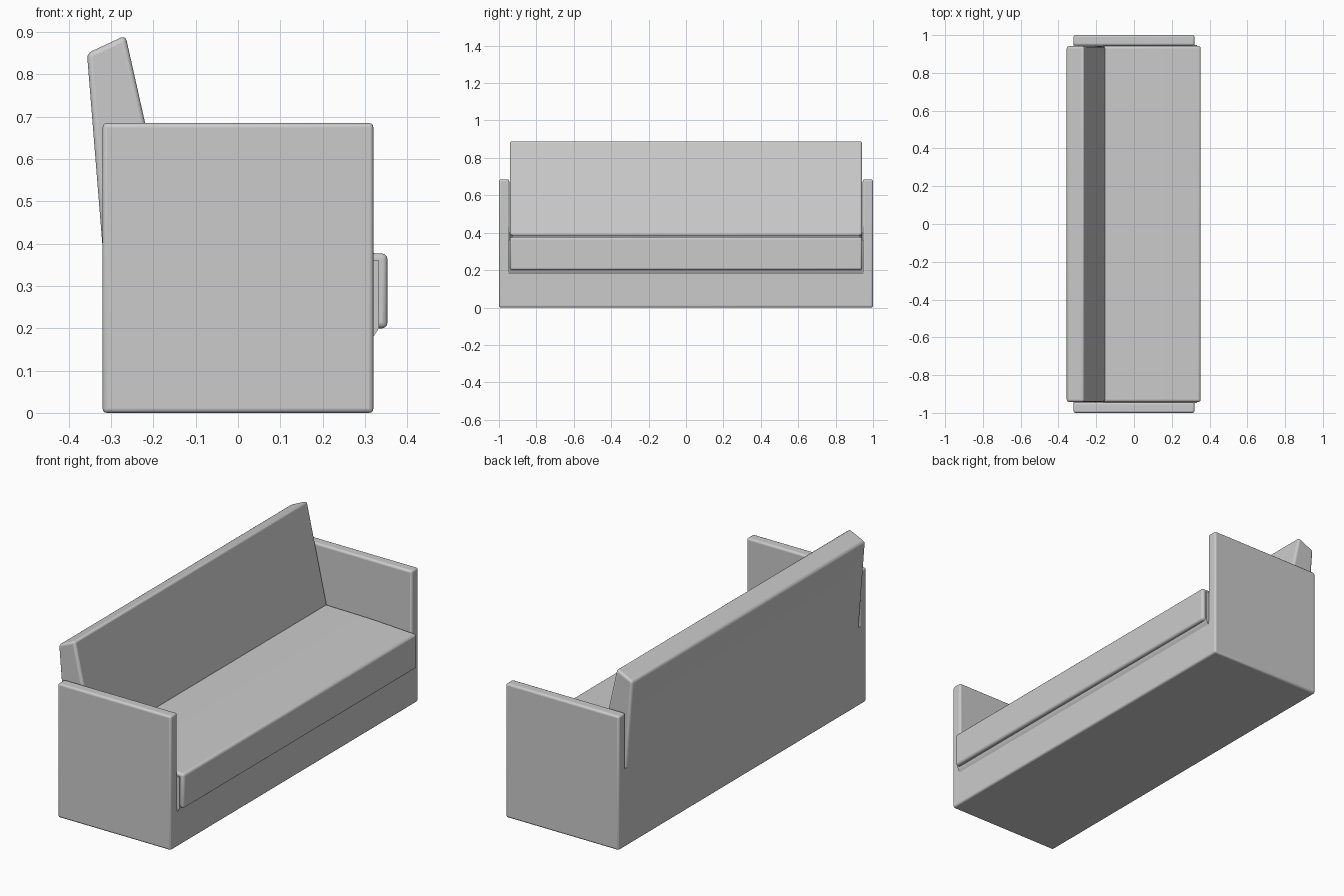
import bpy
import bmesh
import math
from mathutils import Vector

cube = bpy.data.objects.get("Cube")
if cube:
    bpy.data.objects.remove(cube, do_unlink=True)

# Upholstery colour
fabric = bpy.data.materials.new("grey_fabric")
fabric.use_nodes = True
GREY = (0.6, 0.6, 0.6, 1)
fabric.diffuse_color = GREY
fabric.node_tree.nodes["Principled BSDF"].inputs["Base Color"].default_value = GREY


def prism(name, outline, offset, bevel=0.0):
    """Extrude a closed outline of 3D points along offset, then round its edges."""
    bm = bmesh.new()
    face = bm.faces.new([bm.verts.new(p) for p in outline])
    grown = bmesh.ops.extrude_face_region(bm, geom=[face])["geom"]
    moved = [v for v in grown if isinstance(v, bmesh.types.BMVert)]
    bmesh.ops.translate(bm, verts=moved, vec=Vector(offset))
    bmesh.ops.recalc_face_normals(bm, faces=bm.faces)
    mesh = bpy.data.meshes.new(name)
    bm.to_mesh(mesh)
    bm.free()
    mesh.materials.append(fabric)
    obj = bpy.data.objects.new(name, mesh)
    bpy.context.collection.objects.link(obj)
    if bevel:
        mod = obj.modifiers.new("rounded_edges", "BEVEL")
        mod.width = bevel
        mod.segments = 3
        mod.limit_method = "ANGLE"
        mod.angle_limit = math.radians(25)
    bpy.ops.object.select_all(action="DESELECT")
    obj.select_set(True)
    bpy.context.view_layer.objects.active = obj
    bpy.ops.object.shade_smooth_by_angle(angle=math.radians(35))
    return obj


def across(name, profile, half_width, bevel=0.0):
    """Side profile (x, z) run across the full width of the sofa."""
    outline = [(x, -half_width, z) for x, z in profile]
    return prism(name, outline, (0, 2 * half_width, 0), bevel)


DEPTH, INNER, ARM_TOP, BASE_TOP = 0.32, 0.945, 0.685, 0.2

# Base and both arms as one U-shaped shell
half = [(1, 0), (1, ARM_TOP), (INNER, ARM_TOP), (INNER, BASE_TOP)]
shell = half + [(-y, z) for y, z in reversed(half)]
prism("base_and_arms", [(-DEPTH, y, z) for y, z in shell], (2 * DEPTH, 0, 0), 0.01)

# Rear panel, flush with the shell
across("rear_panel", [(-DEPTH, 0.1), (-0.2, 0.1), (-0.2, 0.4), (-DEPTH, 0.4)], 0.955)

# Seat core, set back behind the cushion face
across("seat_core", [(-0.25, 0.18), (DEPTH, 0.18), (0.333, 0.2),
                     (0.333, 0.36), (-0.25, 0.37)], 0.948)

# Seat cushion, rising gently towards the back
across("seat_cushion", [(-0.25, 0.2), (0.353, 0.2), (0.353, 0.376),
                        (0.1, 0.388), (-0.25, 0.393)], 0.942, 0.012)

# Reclined backrest
across("backrest", [(-DEPTH, 0.39), (-0.357, 0.85), (-0.266, 0.892),
                    (-0.152, 0.385), (-0.2, 0.3), (-0.318, 0.3)], 0.942, 0.012)
